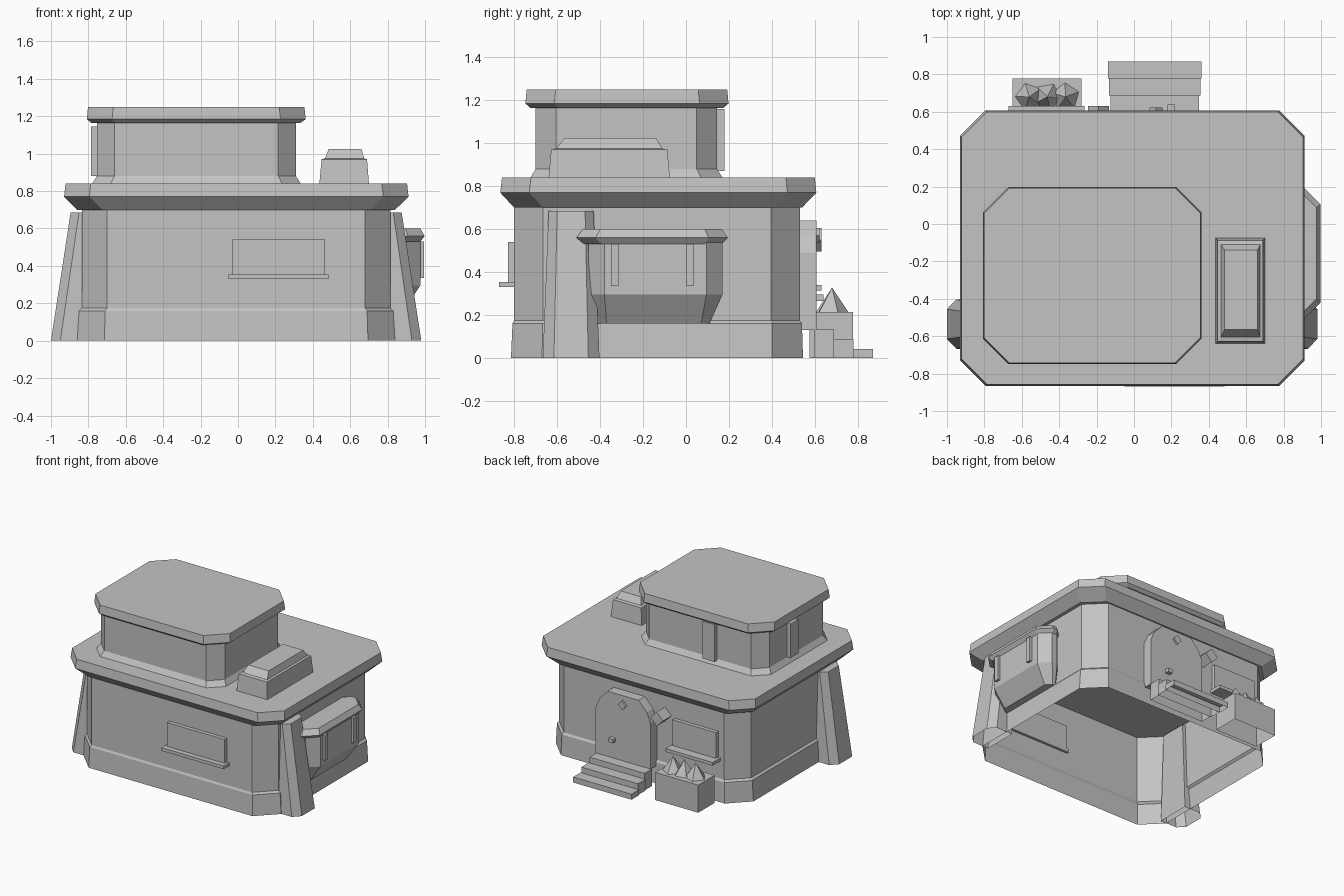
import bpy, bmesh, math
from mathutils import Matrix, Vector

old = bpy.data.objects.get("Cube")
if old:
    bpy.data.objects.remove(old, do_unlink=True)

GREY = (0.55, 0.55, 0.55, 1)
mat = bpy.data.materials.new("plain grey")
mat.use_nodes = True
mat.diffuse_color = GREY
bsdf = next(n for n in mat.node_tree.nodes if n.type == 'BSDF_PRINCIPLED')
bsdf.inputs["Base Color"].default_value = GREY


def finish(name, bm):
    bmesh.ops.recalc_face_normals(bm, faces=bm.faces)
    me = bpy.data.meshes.new(name)
    bm.to_mesh(me)
    bm.free()
    me.materials.append(mat)
    ob = bpy.data.objects.new(name, me)
    bpy.context.collection.objects.link(ob)
    return ob


def loft(name, rings, first=True, last=True):
    """Skin a stack of rings, capping the ends on request."""
    bm = bmesh.new()
    rows = [[bm.verts.new(p) for p in r] for r in rings]
    n = len(rows[0])
    for a, b in zip(rows, rows[1:]):
        for i in range(n):
            j = (i + 1) % n
            bm.faces.new((a[i], a[j], b[j], b[i]))
    if first:
        bm.faces.new(rows[0][::-1])
    if last:
        bm.faces.new(rows[-1])
    return finish(name, bm)


def cut_rect(z, x0, x1, y0, y1, c):
    """Rectangle with cut corners at height z."""
    return [(x0 + c, y0, z), (x1 - c, y0, z), (x1, y0 + c, z), (x1, y1 - c, z),
            (x1 - c, y1, z), (x0 + c, y1, z), (x0, y1 - c, z), (x0, y0 + c, z)]


def rect(z, x0, x1, y0, y1):
    return [(x0, y0, z), (x1, y0, z), (x1, y1, z), (x0, y1, z)]


def box(name, x0, x1, y0, y1, z0, z1, floor=True):
    return loft(name, [rect(z0, x0, x1, y0, y1), rect(z1, x0, x1, y0, y1)], first=floor)


def tilted_block(name, x, z, size, y0, y1):
    """Square block turned 45 degrees in the plane of the back wall."""
    h = size / math.sqrt(2)
    outline = [(x - h, z), (x, z - h), (x + h, z), (x, z + h)]
    return loft(name, [[(px, y, pz) for px, pz in outline] for y in (y0, y1)])


# Lower storey: walls with flared plinth, open underneath
loft("lower_walls", [
    cut_rect(0, -0.86, 0.84, -0.815, 0.545, 0.145),
    cut_rect(0.16, -0.85, 0.83, -0.808, 0.54, 0.14),
    cut_rect(0.175, -0.835, 0.815, -0.80, 0.53, 0.135),
    cut_rect(0.70, -0.835, 0.815, -0.80, 0.53, 0.135)], first=False, last=False)
loft("lower_roof", [
    cut_rect(0.70, -0.86, 0.84, -0.80, 0.54, 0.135),
    cut_rect(0.77, -0.93, 0.912, -0.865, 0.607, 0.135),
    cut_rect(0.84, -0.922, 0.904, -0.857, 0.60, 0.135)])

# Upper storey
loft("upper_walls", [
    cut_rect(0.84, -0.78, 0.335, -0.725, 0.17, 0.1),
    cut_rect(0.88, -0.755, 0.31, -0.70, 0.145, 0.095),
    cut_rect(1.17, -0.755, 0.31, -0.70, 0.145, 0.095)], first=False, last=False)
loft("upper_roof", [
    cut_rect(1.165, -0.785, 0.335, -0.725, 0.175, 0.13),
    cut_rect(1.185, -0.808, 0.362, -0.748, 0.198, 0.135),
    cut_rect(1.25, -0.802, 0.355, -0.742, 0.192, 0.135)])
box("upper_back_window", -0.37, -0.27, 0.12, 0.18, 0.87, 1.16)
box("upper_side_window", -0.785, -0.73, -0.26, -0.165, 0.88, 1.145)

# Skylight on the lower roof
loft("skylight", [
    rect(0.84, 0.435, 0.70, -0.64, -0.075),
    rect(0.97, 0.447, 0.69, -0.628, -0.087),
    rect(0.975, 0.465, 0.675, -0.605, -0.11),
    rect(1.025, 0.485, 0.66, -0.565, -0.14)])

# Sloping buttresses, mirrored about the building's middle line
for side, label in ((-1, "right"), (1, "left")):
    def foot(z, inner, shoulder, outer, wide, narrow):
        half = [(inner, wide), (shoulder, wide), (outer, narrow)]
        outline = half + [(d, -w) for d, w in reversed(half)]
        return [(-0.01 + side * d, -0.535 + w, z) for d, w in outline]
    loft(label + "_buttress", [foot(0, 0.80, 0.94, 0.99, 0.132, 0.08),
                               foot(0.685, 0.80, 0.84, 0.885, 0.105, 0.065)], first=False)

# Bay window on the left side
loft("bay_body", [
    cut_rect(0.16, 0.78, 0.885, -0.41, 0.11, 0.04),
    cut_rect(0.295, 0.78, 0.975, -0.455, 0.17, 0.075),
    cut_rect(0.54, 0.78, 0.975, -0.455, 0.17, 0.075)])
loft("bay_cap", [
    cut_rect(0.53, 0.78, 0.975, -0.475, 0.165, 0.08),
    cut_rect(0.56, 0.78, 0.998, -0.51, 0.195, 0.09),
    cut_rect(0.60, 0.78, 0.975, -0.48, 0.168, 0.08)])
for i, y in enumerate((-0.35, 0.0)):
    box(f"bay_pane_{i + 1}", 0.96, 0.995, y, y + 0.035, 0.335, 0.53)

# Ground floor windows with sills
box("front_window", -0.03, 0.465, -0.83, -0.78, 0.35, 0.54)
box("front_sill", -0.05, 0.485, -0.87, -0.78, 0.33, 0.355)
box("back_window", -0.65, -0.275, 0.51, 0.56, 0.335, 0.54)
box("back_sill", -0.67, -0.265, 0.51, 0.63, 0.315, 0.34)

# Back door with a cut-corner head, knob, peephole and lamp
arch = [(-0.12, 0.13), (0.352, 0.13), (0.352, 0.49), (0.32, 0.565),
        (0.25, 0.64), (-0.018, 0.64), (-0.088, 0.565), (-0.12, 0.49)]
loft("door", [[(x, y, z) for x, z in arch] for y in (0.51, 0.607)])
box("door_knob", 0.18, 0.22, 0.60, 0.64, 0.265, 0.295)
tilted_block("door_diamond", 0.117, 0.57, 0.05, 0.60, 0.622)
tilted_block("door_lamp", -0.19, 0.55, 0.078, 0.51, 0.632)

# Steps up to the door, open underneath
for i in range(3):
    inset = 0.007 * i
    y1 = 0.87 - 0.09 * i
    box(f"step_{i + 1}", -0.14 + inset, 0.362 - inset, y1 - 0.092, y1,
        0, 0.045 * (i + 1) - 0.002, floor=False)

# Planter with three spiky shrubs
box("planter", -0.65, -0.28, 0.575, 0.778, 0, 0.215, floor=False)
for i in range(3):
    bm = bmesh.new()
    bmesh.ops.create_cone(bm, cap_ends=True, segments=5, radius1=0.08, radius2=0, depth=0.12,
                          matrix=Matrix.Translation(Vector((-0.56 + 0.097 * i, 0.68, 0.268)))
                          @ Matrix.Rotation(0.5 * i + 0.3, 4, 'Z'))
    finish(f"shrub_{i + 1}", bm)
